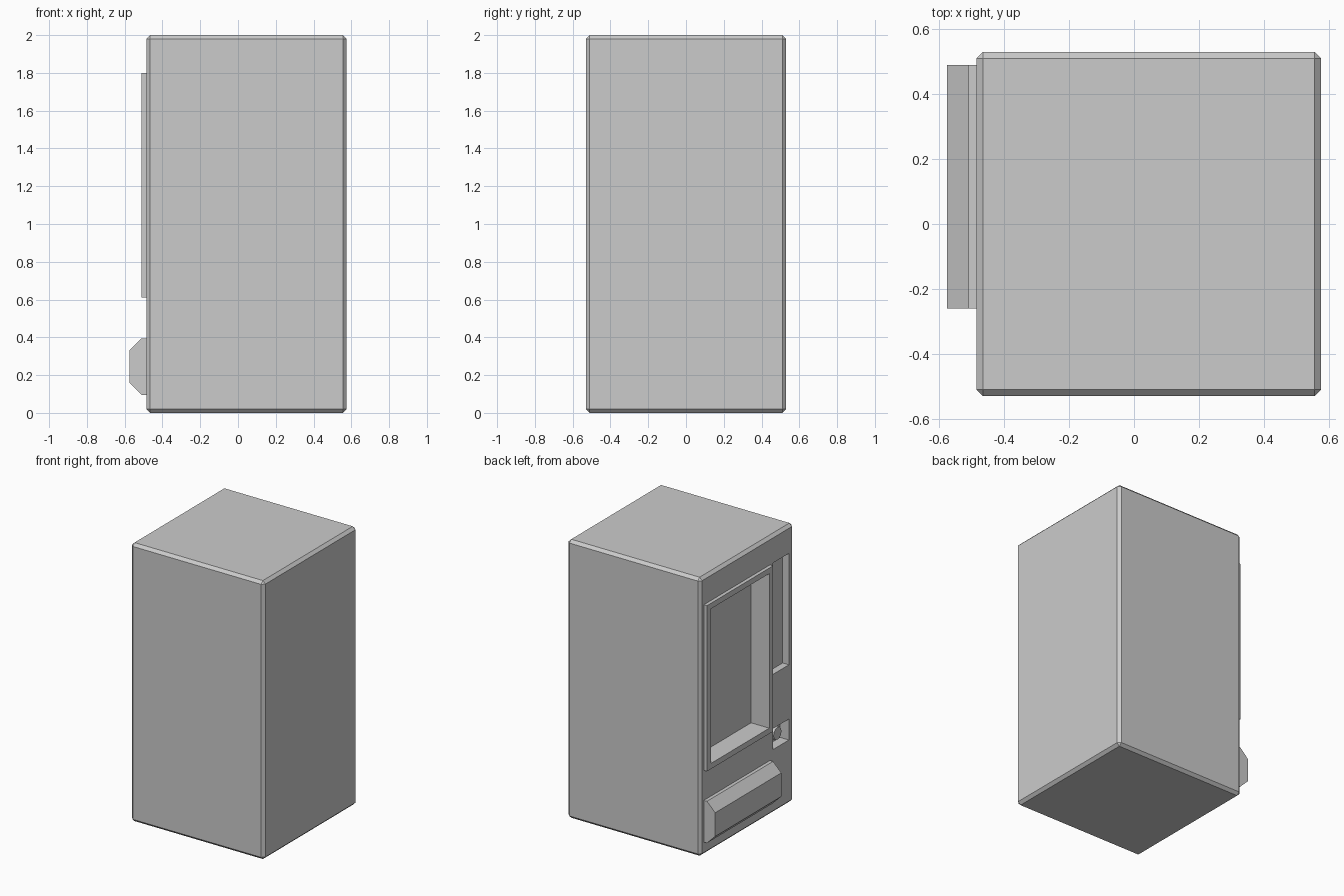
import bpy, bmesh, math
from mathutils import Matrix

if "Cube" in bpy.data.objects:
    bpy.data.objects.remove(bpy.data.objects["Cube"])

FRONT = -0.485  # plane of the machine's face, which looks toward -x


def add_object(name, bm):
    bmesh.ops.recalc_face_normals(bm, faces=bm.faces)
    mesh = bpy.data.meshes.new(name)
    bm.to_mesh(mesh)
    bm.free()
    obj = bpy.data.objects.new(name, mesh)
    bpy.context.collection.objects.link(obj)
    return obj


def box(name, x, y, z):
    bm = bmesh.new()
    bmesh.ops.create_cube(bm, size=1)
    for v in bm.verts:
        for i, (lo, hi) in enumerate((x, y, z)):
            v.co[i] = lo if v.co[i] < 0 else hi
    return add_object(name, bm)


def cut(obj, cutter):
    cutter.hide_render = True
    cutter.hide_viewport = False
    cutter.display_type = 'WIRE'
    mod = obj.modifiers.new("cut", 'BOOLEAN')
    mod.operation = 'DIFFERENCE'
    mod.solver = 'EXACT'
    mod.object = cutter


# Cabinet with chamfered edges
cabinet = box("cabinet", (FRONT, 0.575), (-0.53, 0.53), (0, 2))
bevel = cabinet.modifiers.new("chamfer", 'BEVEL')
bevel.width = 0.02
bevel.segments = 1

# Raised frame around the display window
frame = box("window_frame", (-0.51, FRONT), (-0.26, 0.49), (0.61, 1.80))

# Window opening goes through the frame into the cabinet
window = box("window_cutter", (-0.60, -0.365), (-0.217, 0.447), (0.65, 1.76))
cut(frame, window)
cut(cabinet, window)

# Control panel recess and coin return recess
cut(cabinet, box("panel_cutter", (-0.60, -0.435), (-0.475, -0.295), (1.0, 1.80)))
cut(cabinet, box("coin_cutter", (-0.60, -0.415), (-0.475, -0.295), (0.46, 0.61)))

# Round knob in the coin return
bm = bmesh.new()
bmesh.ops.create_cone(bm, cap_ends=True, segments=12, radius1=0.045, radius2=0.045, depth=0.045,
                      matrix=Matrix.Translation((-0.435, -0.385, 0.535)) @ Matrix.Rotation(math.pi / 2, 4, 'Y'))
add_object("coin_knob", bm)

# Delivery hatch: profile extruded across the face
profile = [(FRONT, 0.095), (-0.51, 0.095), (-0.575, 0.16),
           (-0.575, 0.33), (-0.51, 0.395), (FRONT, 0.395)]
bm = bmesh.new()
face = bm.faces.new([bm.verts.new((x, -0.26, z)) for x, z in profile])
ext = bmesh.ops.extrude_face_region(bm, geom=[face], use_keep_orig=True)
bmesh.ops.translate(bm, vec=(0, 0.75, 0),
                    verts=[g for g in ext["geom"] if isinstance(g, bmesh.types.BMVert)])
add_object("delivery_hatch", bm)
